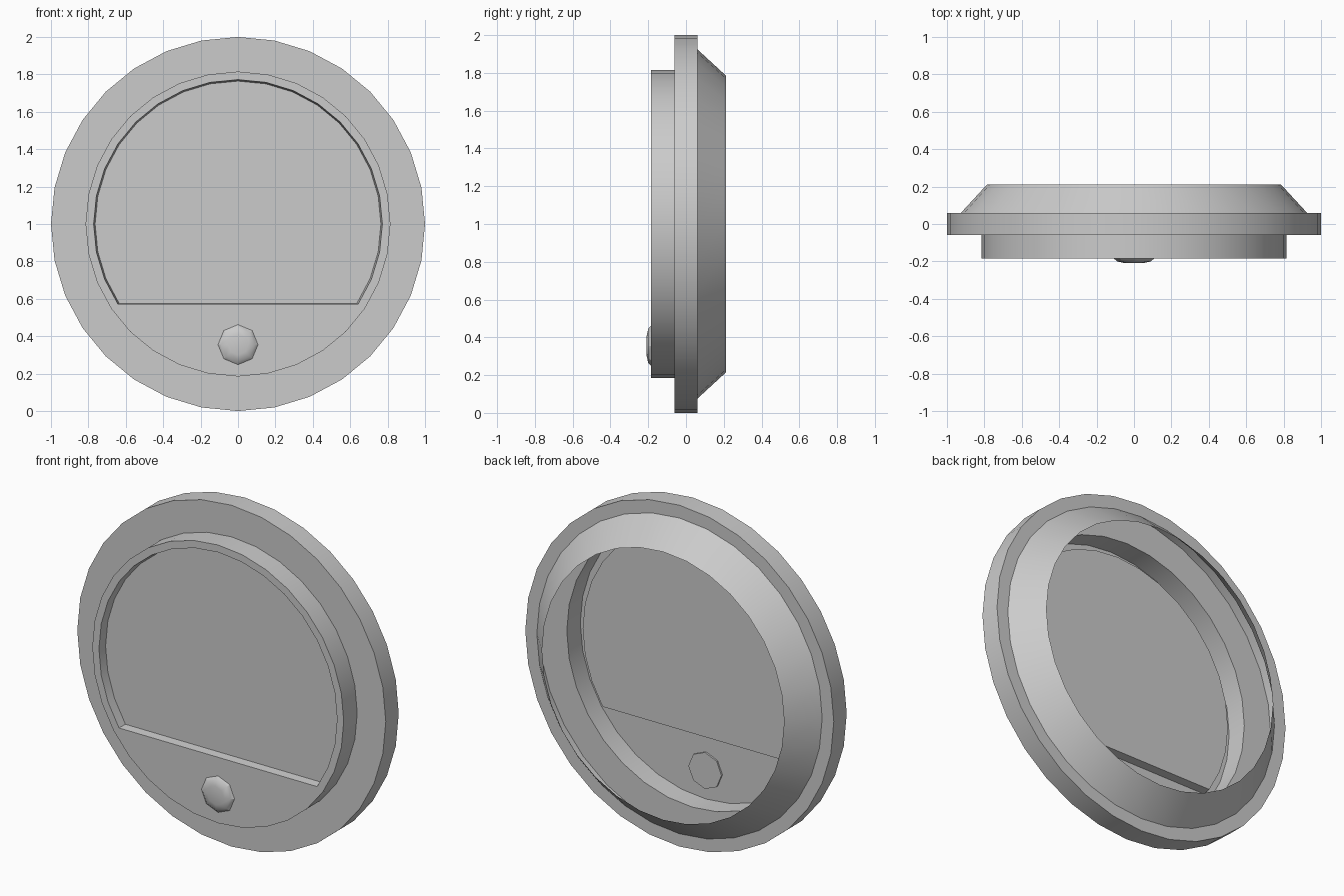
import bpy, bmesh, math

cube = bpy.data.objects.get("Cube")
if cube:
    bpy.data.objects.remove(cube)

SIDES = 32
CENTRE = 1.0

grey = bpy.data.materials.new("plain_grey")
grey.use_nodes = True
colour = (0.6, 0.6, 0.6, 1)
grey.diffuse_color = colour
grey.node_tree.nodes["Principled BSDF"].inputs["Base Color"].default_value = colour


def ring(bm, r, y, steps, sides=SIDES, z=CENTRE):
    """Points around the y axis, counter-clockwise seen from the front."""
    angles = [2 * math.pi * i / sides for i in steps]
    return [bm.verts.new((r * math.cos(a), y, z + r * math.sin(a))) for a in angles]


def bridge(bm, a, b, closed=True):
    n = len(a)
    for i in range(n if closed else n - 1):
        j = (i + 1) % n
        bm.faces.new((a[i], b[i], b[j], a[j]))


def finish(bm, name):
    mesh = bpy.data.meshes.new(name)
    bm.to_mesh(mesh)
    bm.free()
    obj = bpy.data.objects.new(name, mesh)
    bpy.context.collection.objects.link(obj)
    mesh.materials.append(grey)
    bpy.ops.object.select_all(action="DESELECT")
    obj.select_set(True)
    bpy.context.view_layer.objects.active = obj
    bpy.ops.object.shade_smooth_by_angle(angle=math.radians(30))
    return obj


def lathe(name, profile, sides=SIDES, z=CENTRE, cap=False):
    bm = bmesh.new()
    rings = [ring(bm, r, y, range(sides), sides, z) for r, y in profile]
    for a, b in zip(rings, rings[1:]):
        bridge(bm, a, b)
    if cap:
        bm.faces.new(rings[0])
        bm.faces.new(rings[-1][::-1])
    return finish(bm, name)


# Thin open casing: raised front step, wide rim and sloping back collar
lathe("casing", [(0.815, -0.185), (0.815, -0.06), (1.0, -0.06),
                 (1.0, 0.06), (0.925, 0.06), (0.785, 0.212)])

# Front panel with a round window cut off by a straight lower edge
arc = range(-3, 20)
bm = bmesh.new()
edge = ring(bm, 0.815, -0.185, range(SIDES))
lip = ring(bm, 0.772, -0.185, arc)
bridge(bm, lip, [edge[i % SIDES] for i in arc], closed=False)
bm.faces.new([lip[0], lip[-1]] + [edge[i] for i in range(19, 30)])
finish(bm, "front_panel")

# Recessed window: tapered wall and flat pane
bm = bmesh.new()
pane = ring(bm, 0.764, -0.135, arc)
lip = ring(bm, 0.772, -0.185, arc)
bridge(bm, pane, lip)
bm.faces.new(pane)
finish(bm, "recessed_window")

# Eight-sided domed button
lathe("button", [(0.055, -0.208), (0.09, -0.2), (0.107, -0.185), (0.107, -0.175)],
      sides=8, z=0.355, cap=True)
